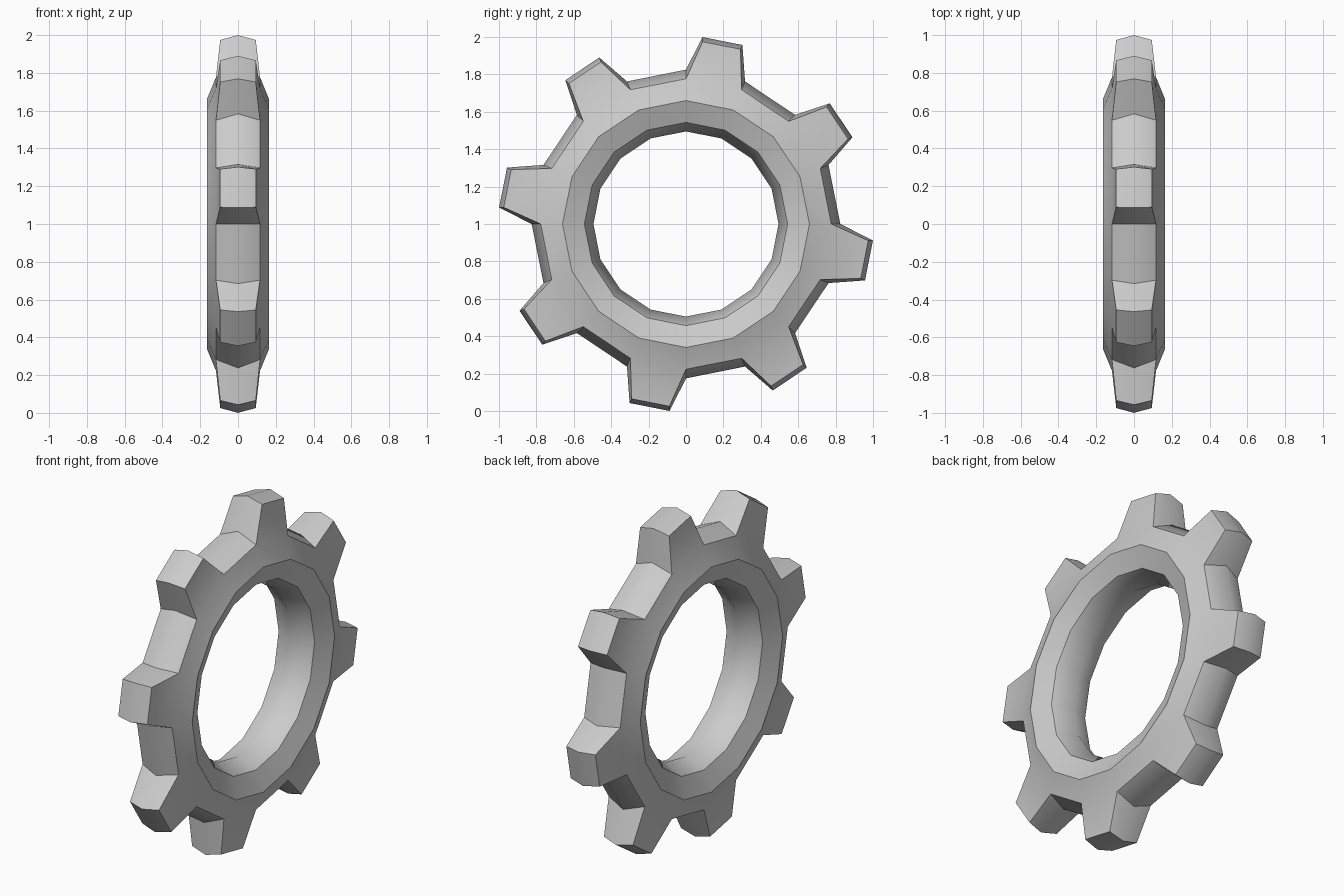
import bpy, bmesh, math

if "Cube" in bpy.data.objects:
    bpy.data.objects.remove(bpy.data.objects["Cube"])

SEG, SIDES = 16, 8          # steps round the ring, sides of its cross-section
R, r = 0.66, 0.165          # ring radius, cross-section radius
TOOTH_TOP, TOOTH_EDGE = 0.9976, 0.973   # tip height at the centre line / at the sides
STEP = 2 * math.pi / SEG

bm = bmesh.new()


def polar(x, radial, tangent, angle):
    """Vertex in a frame turned from +z towards +y around the gear axis (x)."""
    s, c = math.sin(angle), math.cos(angle)
    return bm.verts.new((x, radial * s + tangent * c, 1 + radial * c - tangent * s))


# Ring: octagonal cross-section swept round the x axis
ring = []
for i in range(SEG):
    row = []
    for j in range(SIDES):
        b = 2 * math.pi * j / SIDES
        row.append(polar(r * math.sin(b), R + r * math.cos(b), 0, i * STEP))
    ring.append(row)

for i in range(SEG):
    a, b = ring[i], ring[(i + 1) % SEG]
    has_tooth = i % 2 == 0
    for j in range(SIDES):
        if has_tooth and j in (0, SIDES - 1):
            continue        # outer faces are replaced by a tooth
        k = (j + 1) % SIDES
        bm.faces.new((a[j], b[j], b[k], a[k]))

    # Tooth: tapered block grown from the two outer faces
    if has_tooth:
        mid = (i + 0.5) * STEP
        base = [a[1], a[0], a[-1], b[-1], b[0], b[1]]
        tip = []
        for side, xs in ((-1, (1, 0, -1)), (1, (-1, 0, 1))):
            for x in xs:
                radial, half = (TOOTH_EDGE, 0.103) if x else (TOOTH_TOP, 0.109)
                tip.append(polar(0.094 * x, radial, side * half, mid))
        for n in range(6):
            m = (n + 1) % 6
            bm.faces.new((base[n], base[m], tip[m], tip[n]))
        bm.faces.new((tip[0], tip[1], tip[4], tip[5]))
        bm.faces.new((tip[1], tip[2], tip[3], tip[4]))

bmesh.ops.recalc_face_normals(bm, faces=bm.faces[:])
mesh = bpy.data.meshes.new("gear_ring")
bm.to_mesh(mesh)
bm.free()
gear = bpy.data.objects.new("gear_ring", mesh)
bpy.context.collection.objects.link(gear)

# Soft shading between facets, crisp lines at the bevels
bpy.context.view_layer.objects.active = gear
gear.select_set(True)
bpy.ops.object.shade_smooth_by_angle(angle=math.radians(44.7))
